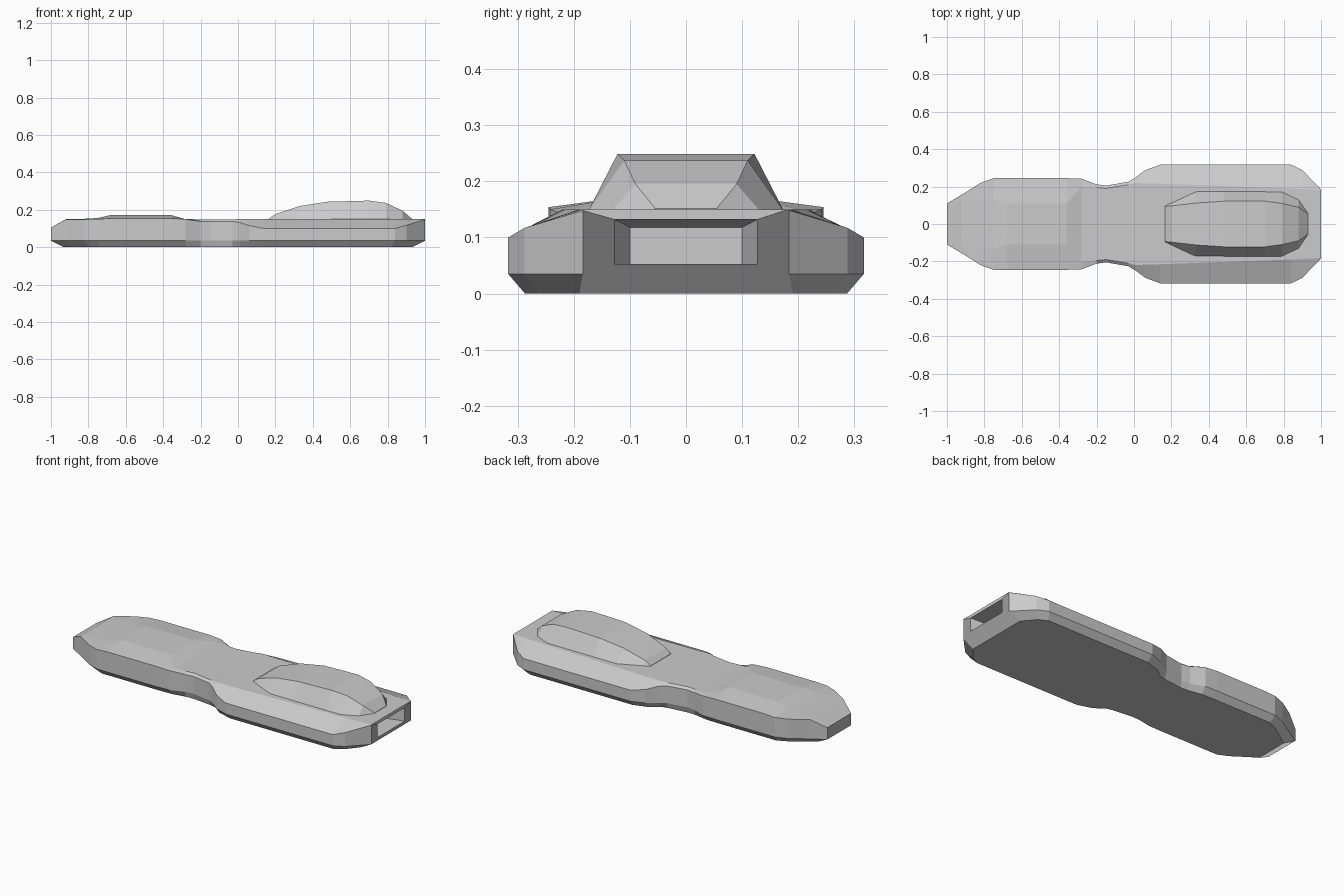
import bpy, bmesh


def make_object(name, bm):
    bmesh.ops.recalc_face_normals(bm, faces=bm.faces)
    mesh = bpy.data.meshes.new(name)
    bm.to_mesh(mesh)
    bm.free()
    obj = bpy.data.objects.new(name, mesh)
    bpy.context.collection.objects.link(obj)
    return obj


def loft(name, half_sections):
    """Mirror each half section across y = 0 and skin them along x."""
    bm = bmesh.new()
    rings = []
    for half in half_sections:
        pts = half + [(x, -y, z) for x, y, z in reversed(half)]
        rings.append([bm.verts.new(p) for p in pts])
    n = len(rings[0])
    for a, b in zip(rings, rings[1:]):
        for i in range(n):
            j = (i + 1) % n
            bm.faces.new((a[i], a[j], b[j], b[i]))
    bm.faces.new(rings[0])
    bm.faces.new(rings[-1])
    return make_object(name, bm)


# Body stations: x, underside x, underside half width, half width,
# shoulder height, top half width, top height
stations = [
    (-1.00, -0.93, 0.100, 0.110, 0.105, 0.090, 0.105),
    (-0.92, -0.89, 0.125, 0.157, 0.149, 0.120, 0.150),
    (-0.82, -0.80, 0.187, 0.220, 0.149, 0.140, 0.152),
    (-0.75, -0.74, 0.215, 0.245, 0.150, 0.130, 0.156),
    (-0.68, -0.68, 0.215, 0.245, 0.154, 0.110, 0.172),
    (-0.36, -0.36, 0.215, 0.245, 0.154, 0.110, 0.172),
    (-0.28, -0.28, 0.213, 0.242, 0.150, 0.200, 0.150),
    (-0.20, -0.20, 0.198, 0.212, 0.138, 0.195, 0.149),
    (-0.15, -0.15, 0.196, 0.205, 0.137, 0.190, 0.149),
    (-0.03, -0.03, 0.210, 0.226, 0.137, 0.210, 0.149),
    (0.01, 0.01, 0.220, 0.250, 0.132, 0.220, 0.150),
    (0.06, 0.06, 0.260, 0.288, 0.115, 0.217, 0.150),
    (0.14, 0.15, 0.287, 0.317, 0.100, 0.215, 0.150),
    (0.84, 0.82, 0.287, 0.317, 0.100, 0.190, 0.150),
    (0.90, 0.87, 0.260, 0.288, 0.117, 0.187, 0.150),
    (1.00, 0.93, 0.190, 0.184, 0.148, 0.182, 0.150),
]
body = loft("body", [
    [(xb, yb, 0), (x, w, 0.035), (x, w, ze), (x, yt, zt)]
    for x, xb, yb, w, ze, yt, zt in stations])

# Tapered socket cut into the right end
cutter = loft("socket_cutter", [
    [(0.90, 0.100, 0.053), (0.90, 0.100, 0.118)],
    [(1.00, 0.127, 0.053), (1.00, 0.127, 0.132)],
    [(1.05, 0.127, 0.053), (1.05, 0.127, 0.132)]])
cutter.hide_render = True
mod = body.modifiers.new("socket", 'BOOLEAN')
mod.operation = 'DIFFERENCE'
mod.solver = 'EXACT'
mod.object = cutter
bpy.context.view_layer.objects.active = body
bpy.ops.object.modifier_apply(modifier=mod.name)
bpy.data.objects.remove(cutter)

# Raised pod on the wide end: x, base half width, top half width, top height
pod = [
    (0.165, 0.098, 0.094, 0.152),
    (0.200, 0.115, 0.097, 0.177),
    (0.330, 0.175, 0.112, 0.220),
    (0.480, 0.175, 0.122, 0.243),
    (0.700, 0.175, 0.122, 0.249),
    (0.790, 0.175, 0.110, 0.237),
    (0.880, 0.133, 0.090, 0.195),
    (0.930, 0.060, 0.055, 0.152),
]
loft("raised_pod", [[(x, wb, 0.146), (x, wt, z)] for x, wb, wt, z in pod])
